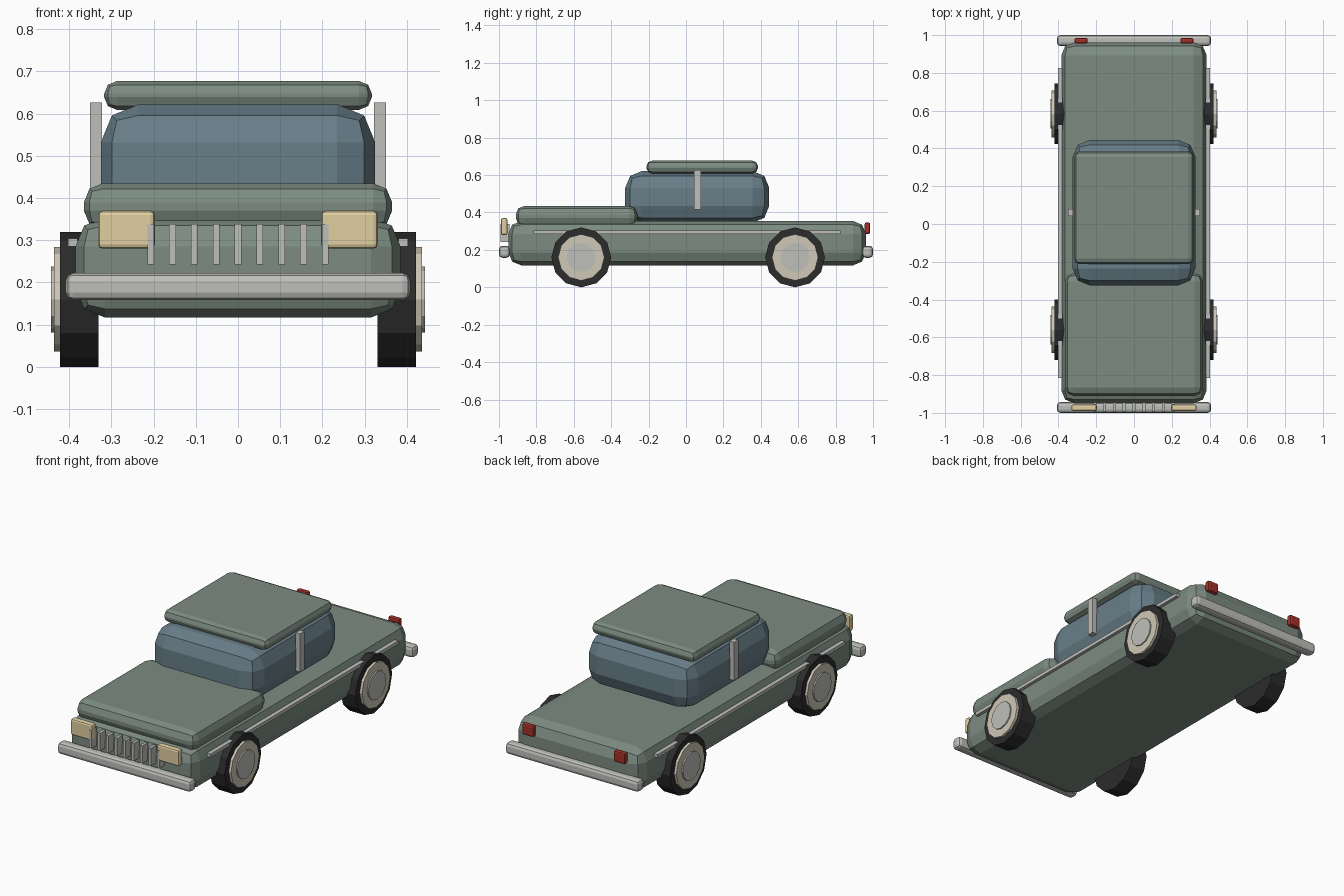
import bpy, math

if "Cube" in bpy.data.objects:
    bpy.data.objects.remove(bpy.data.objects["Cube"])


def material(name, rgb):
    m = bpy.data.materials.new(name)
    m.diffuse_color = (*rgb, 1)
    m.use_nodes = True
    m.node_tree.nodes["Principled BSDF"].inputs["Base Color"].default_value = m.diffuse_color
    return m


PAINT = material("paint", (0.20, 0.26, 0.22))
GLASS = material("glass", (0.14, 0.21, 0.25))
RUBBER = material("rubber", (0.025, 0.025, 0.025))
CHROME = material("chrome", (0.52, 0.52, 0.50))
CREAM = material("cream", (0.62, 0.58, 0.47))
LAMP = material("lamp", (0.75, 0.62, 0.36))
RED = material("red", (0.36, 0.03, 0.02))


def box(name, x, y, z, mat, bevel=0.0, segments=2):
    """Box from (min, max) ranges, with optional bevelled edges."""
    bpy.ops.mesh.primitive_cube_add(size=1, location=[sum(r) / 2 for r in (x, y, z)])
    ob = bpy.context.object
    ob.name = name
    ob.scale = [r[1] - r[0] for r in (x, y, z)]
    bpy.ops.object.transform_apply(location=False, rotation=False, scale=True)
    ob.data.materials.append(mat)
    if bevel:
        mod = ob.modifiers.new("bevel", 'BEVEL')
        mod.width, mod.segments = bevel, segments
    return ob


def pair(name, x, y, z, mat, bevel=0.0, segments=2):
    """The same box on both sides of the car."""
    box("right_" + name, x, y, z, mat, bevel, segments)
    box("left_" + name, (-x[1], -x[0]), y, z, mat, bevel, segments)


def disc(name, x0, x1, y, radius, mat):
    """Twelve-sided disc on the axle line, with a corner pointing down."""
    bpy.ops.mesh.primitive_cylinder_add(vertices=12, radius=radius, depth=abs(x1 - x0),
                                        location=((x0 + x1) / 2, y, 0.16),
                                        rotation=(0, math.pi / 2, 0))
    bpy.context.object.name = name
    bpy.context.object.data.materials.append(mat)


# Body, hood, cabin and roof
box("body", (-0.385, 0.385), (-0.95, 0.962), (0.117, 0.355), PAINT, 0.07)
box("hood", (-0.365, 0.365), (-0.91, -0.26), (0.325, 0.435), PAINT, 0.045)
box("cabin", (-0.325, 0.325), (-0.325, 0.445), (0.345, 0.622), GLASS, 0.09)
box("roof", (-0.317, 0.317), (-0.212, 0.385), (0.609, 0.677), PAINT, 0.03)

# Bumpers
box("front_bumper", (-0.408, 0.408), (-1.0, -0.942), (0.158, 0.222), CHROME, 0.018)
box("rear_bumper", (-0.408, 0.408), (0.942, 1.0), (0.158, 0.222), CHROME, 0.018)

# Lights
pair("headlight", (0.197, 0.331), (-0.99, -0.955), (0.28, 0.37), LAMP, 0.01)
pair("tail_light", (0.245, 0.315), (0.955, 0.985), (0.285, 0.347), RED, 0.01)

# Grille bars
for i in range(9):
    cx = (i - 4) * 0.0517
    box(f"grille_bar_{i + 1}", (cx - 0.008, cx + 0.008), (-0.993, -0.945), (0.242, 0.339), CHROME)

# Side trim and door pillars
pair("side_trim", (0.38, 0.403), (-0.815, 0.825), (0.285, 0.304), CHROME)
pair("door_pillar", (0.322, 0.35), (0.043, 0.08), (0.415, 0.626), CHROME)

# Wheels: tyre, rim and hub
for end, y in (("front", -0.56), ("rear", 0.583)):
    for side, s in (("right", 1), ("left", -1)):
        disc(f"{end}_{side}_tyre", s * 0.33, s * 0.422, y, 0.16, RUBBER)
        disc(f"{end}_{side}_rim", s * 0.41, s * 0.436, y, 0.124, CREAM)
        disc(f"{end}_{side}_hub", s * 0.43, s * 0.443, y, 0.078, CHROME)
